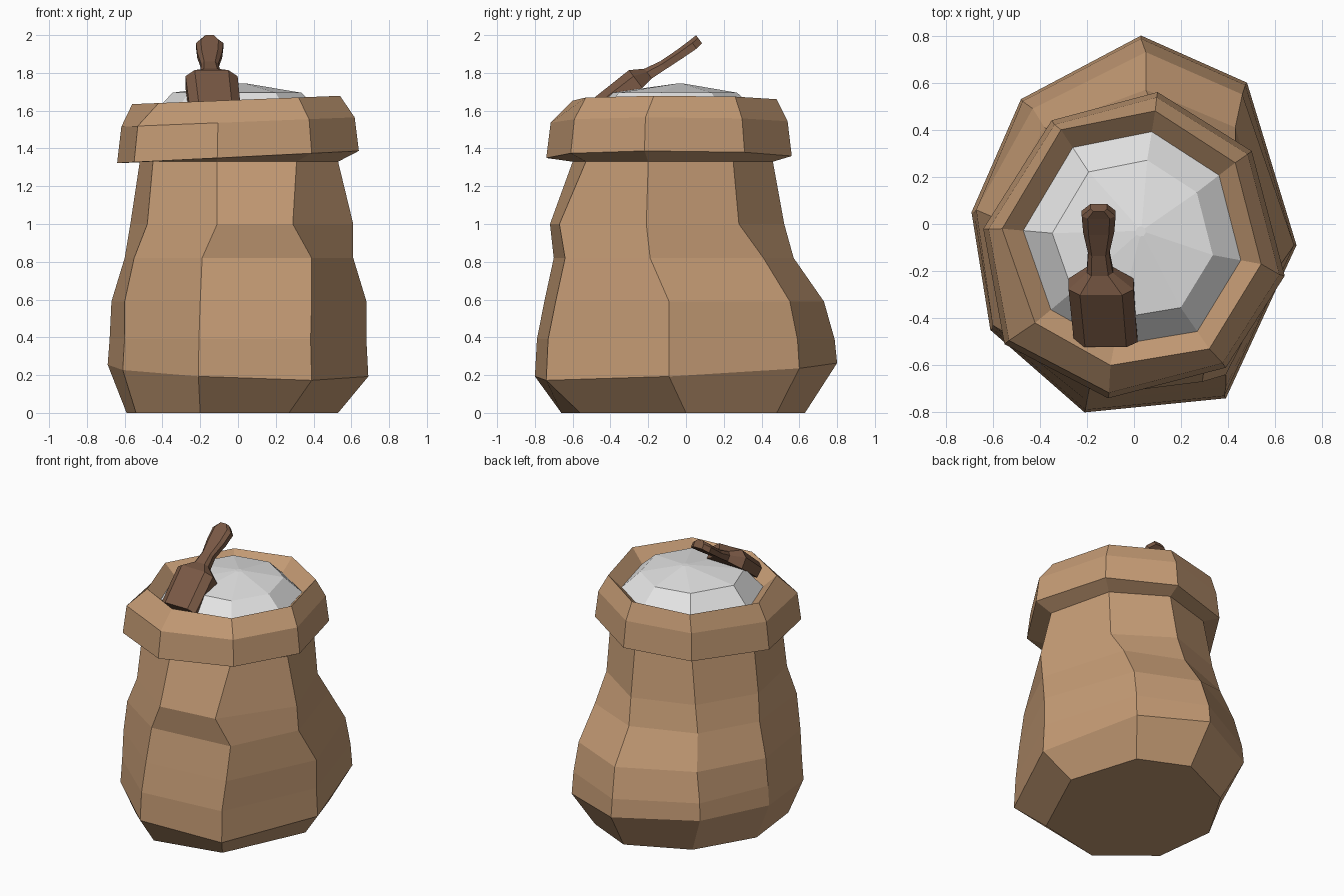
import bpy, bmesh
from mathutils import Vector

if "Cube" in bpy.data.objects:
    bpy.data.objects.remove(bpy.data.objects["Cube"])


def material(name, rgb):
    m = bpy.data.materials.new(name)
    m.diffuse_color = (*rgb, 1)
    m.use_nodes = True
    m.node_tree.nodes["Principled BSDF"].inputs["Base Color"].default_value = m.diffuse_color
    return m


BURLAP = material("tan burlap", (0.55, 0.325, 0.175))
WHITE = material("white powder", (0.78, 0.78, 0.78))
WOOD = material("dark wood", (0.19, 0.098, 0.058))


def loft(name, rings, mat, cap_start=True, cap_end=True):
    """Bridge a list of point rings that share one point count."""
    bm = bmesh.new()
    vs = [[bm.verts.new(p) for p in r] for r in rings]
    n = len(vs[0])
    for a, b in zip(vs, vs[1:]):
        for i in range(n):
            j = (i + 1) % n
            bm.faces.new((a[i], a[j], b[j], b[i]))
    if cap_start:
        bm.faces.new(vs[0][::-1])
    if cap_end:
        bm.faces.new(vs[-1])
    bmesh.ops.recalc_face_normals(bm, faces=bm.faces)
    me = bpy.data.meshes.new(name)
    bm.to_mesh(me)
    bm.free()
    me.materials.append(mat)
    ob = bpy.data.objects.new(name, me)
    bpy.context.collection.objects.link(ob)
    return ob


def ring(pts, z, tilt_x=0.0, tilt_y=0.0):
    return [(x, y, z + tilt_x * x + tilt_y * y) for x, y in pts]


def scaled(pts, s, cx=0.0, cy=-0.07):
    return [(cx + (x - cx) * s, cy + (y - cy) * s) for x, y in pts]


# Sack outlines: eight irregular corners each, counter-clockwise from the front
foot = [(-.20, -.66), (.27, -.56), (.53, 0), (.38, .48), (.05, .63), (-.36, .44), (-.59, .05), (-.54, -.38)]
wide = [(-.21, -.80), (.39, -.74), (.69, -.09), (.48, .60), (.03, .80), (-.48, .53), (-.69, .05), (-.61, -.45)]
belly = [(-.20, -.75), (.39, -.69), (.68, -.09), (.46, .55), (.05, .73), (-.43, .49), (-.67, .06), (-.60, -.43)]
waist = [(-.19, -.70), (.39, -.64), (.61, -.19), (.43, .41), (.05, .57), (-.38, .41), (-.60, .03), (-.55, -.46)]
crease = [(-.11, -.72), (.29, -.67), (.61, -.21), (.43, .28), (.07, .52), (-.34, .38), (-.57, 0), (-.48, -.45)]
neck = [(-.11, -.60), (.31, -.53), (.53, -.20), (.42, .25), (.08, .46), (-.29, .35), (-.52, -.02), (-.45, -.43)]
cuff = [(-.11, -.74), (.39, -.61), (.64, -.22), (.50, .31), (.10, .56), (-.35, .44), (-.64, -.02), (-.55, -.51)]
crest = [(-.10, -.60), (.32, -.53), (.54, -.17), (.43, .26), (.09, .48), (-.31, .40), (-.56, -.02), (-.42, -.42)]

# Sack body with folded-over cuff and inner lip
loft("sack", [
    ring(foot, 0),
    ring(wide, .225, -.04, .05),
    ring(scaled(wide, .985), .39),
    ring(belly, .59),
    ring(waist, .82),
    ring(crease, 1.0),
    ring(neck, 1.33),
    ring(cuff, 1.355, .05),
    ring(scaled(cuff, .965), 1.54, .04),
    ring(crest, 1.657, .04),
    ring(scaled(crest, .83), 1.57, .03),
], BURLAP, cap_end=False)

# Powder mound filling the mouth
loft("powder_mound", [
    ring(scaled(crest, .84), 1.575, .03),
    ring(scaled(crest, .62), 1.695),
    ring(scaled(crest, .04, .03, -.03), 1.743),
], WHITE, cap_start=False)

# Scoop: chamfered sections (x, y, z, half width, half thickness) along the tilted tool
sections = [
    (-.15, .070, 1.977, .035, .028),
    (-.15, .040, 1.950, .072, .030),
    (-.15, -.030, 1.900, .066, .028),
    (-.15, -.120, 1.840, .045, .027),
    (-.145, -.200, 1.795, .055, .034),
    (-.14, -.265, 1.765, .138, .062),
    (-.12, -.490, 1.595, .135, .055),
]
axis = Vector((0, .80, .60))
up = Vector((0, -.60, .80))
side = Vector((1, 0, 0))
shape = [(-1, -.9), (1, -.9), (1, .35), (.65, 1), (-.65, 1), (-1, .35)]
loft("scoop", [[Vector((x, y, z)) + side * (w * u) + up * (t * v) for u, v in shape]
               for x, y, z, w, t in sections], WOOD)
